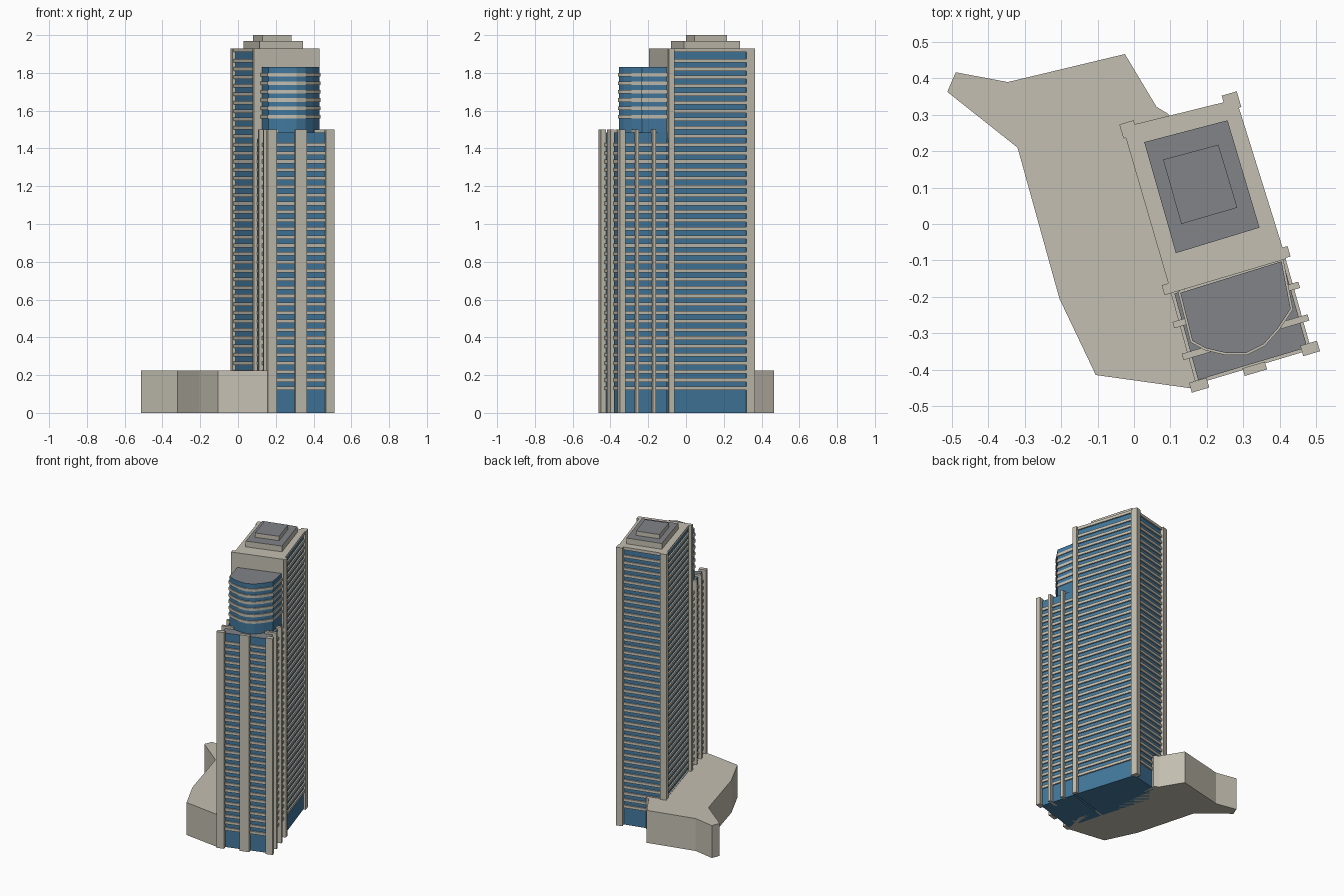
import bpy, bmesh, math
from mathutils import Vector

if "Cube" in bpy.data.objects:
    bpy.data.objects.remove(bpy.data.objects["Cube"])


def material(name, rgb):
    m = bpy.data.materials.new(name)
    m.diffuse_color = (*rgb, 1)
    m.use_nodes = True
    m.node_tree.nodes["Principled BSDF"].inputs["Base Color"].default_value = m.diffuse_color
    return m


CONCRETE = material("warm_concrete", (0.55, 0.52, 0.44))
GLASS = material("blue_glass", (0.055, 0.19, 0.34))
ROOF = material("roof_grey", (0.22, 0.23, 0.25))
TILT = math.radians(16.5)


def prisms(name, outline, spans, side, top=None):
    """Extrude a counter-clockwise outline over each (z0, z1) span in one object."""
    bm = bmesh.new()
    n = len(outline)
    for z0, z1 in spans:
        low = [bm.verts.new((x, y, z0)) for x, y in outline]
        high = [bm.verts.new((x, y, z1)) for x, y in outline]
        bm.faces.new(low[::-1])
        bm.faces.new(high).material_index = 1 if top else 0
        for i in range(n):
            j = (i + 1) % n
            bm.faces.new((low[i], low[j], high[j], high[i]))
    mesh = bpy.data.meshes.new(name)
    bm.to_mesh(mesh)
    bm.free()
    mesh.materials.append(side)
    if top:
        mesh.materials.append(top)
    ob = bpy.data.objects.new(name, mesh)
    bpy.context.collection.objects.link(ob)
    return ob


def inset(outline, d):
    """Move every edge of a counter-clockwise outline inward by d."""
    pts = [Vector(p) for p in outline]
    out = []
    for i, p in enumerate(pts):
        a = (p - pts[i - 1]).normalized()
        b = (pts[(i + 1) % len(pts)] - p).normalized()
        na, nb = Vector((-a.y, a.x)), Vector((-b.y, b.x))
        out.append(p + (na + nb) * d / (1 + na.dot(nb)))
    return out


def pier(name, x, y, w, d, height):
    """Upright pier turned to the tower's angle."""
    c, s = math.cos(TILT), math.sin(TILT)
    corners = [(-w, -d), (w, -d), (w, d), (-w, d)]
    pts = [(x + (u * c - v * s) / 2, y + (u * s + v * c) / 2) for u, v in corners]
    return prisms(name, pts, [(0, height)], CONCRETE)


def floors(start, end, pitch, thick):
    count = int((end - start) / pitch + 0.5)
    return [(start + i * pitch, start + i * pitch + thick) for i in range(count)]


# Podium
prisms("podium", [(-0.513, 0.363), (-0.32, 0.21), (-0.205, -0.205), (-0.105, -0.415),
                  (0.16, -0.452), (0.2, -0.3), (0.1, 0.1), (0.095, 0.302), (0.062, 0.322),
                  (-0.025, 0.467), (-0.347, 0.39), (-0.49, 0.417)], [(0, 0.225)], CONCRETE)

# Tall tower: glass core, floor bands, roof slab
tall = [(0.102, -0.19), (0.418, -0.096), (0.281, 0.343), (-0.031, 0.266)]
PITCH = 0.0445
prisms("tall_tower_glass", inset(tall, 0.009), [(0, 1.915)], GLASS)
prisms("tall_tower_bands", tall, floors(0.12, 1.9, PITCH, 0.019), CONCRETE)
prisms("tall_tower_roof", tall, [(1.91, 1.93)], CONCRETE)

# Blank wall of the tall tower above the lower tower
prisms("blank_front_wall", [(0.102, -0.19), (0.418, -0.096), (0.413, -0.08), (0.097, -0.174)],
       [(1.45, 1.93)], CONCRETE)

# Stepped roof plant
prisms("roof_step_lower", [(0.115, -0.08), (0.345, -0.01), (0.257, 0.285), (0.028, 0.225)],
       [(1.93, 1.97)], CONCRETE, ROOF)
prisms("roof_step_upper", [(0.13, 0.0), (0.284, 0.045), (0.232, 0.218), (0.08, 0.177)],
       [(1.97, 2.0)], CONCRETE, ROOF)

# Lower front tower
low = [(0.17, -0.44), (0.487, -0.345), (0.415, -0.09), (0.1, -0.185)]
prisms("lower_tower_glass", inset(low, 0.009), [(0, 1.485)], GLASS, ROOF)
prisms("lower_tower_bands", low, floors(0.12, 1.47, PITCH, 0.019), CONCRETE)

# Bowed upper storeys
bow = [(0.12, -0.185), (0.155, -0.325), (0.195, -0.347), (0.25, -0.36), (0.31, -0.36),
       (0.36, -0.335), (0.40, -0.29), (0.437, -0.235), (0.41, -0.095)]
prisms("bowed_storeys_glass", inset(bow, 0.006), [(1.48, 1.832)], GLASS, ROOF)
prisms("bowed_storeys_bands", bow, floors(1.558, 1.82, PITCH, 0.019), CONCRETE)

# Corner piers of the tall tower
for name, x, y, w, d in [("back_left", -0.015, 0.26, 0.041, 0.04),
                         ("back_right", 0.268, 0.337, 0.043, 0.045),
                         ("front_left", 0.09, -0.179, 0.021, 0.028),
                         ("front_right", 0.416, -0.078, 0.021, 0.03)]:
    pier("tall_pier_" + name, x, y, w, d, 1.93)

# Piers and fins of the lower tower
for name, x, y, w, d in [("front_left", 0.179, -0.443, 0.05, 0.028),
                         ("front_middle", 0.332, -0.398, 0.064, 0.022),
                         ("front_right", 0.484, -0.342, 0.048, 0.03),
                         ("left_small", 0.125, -0.273, 0.035, 0.018),
                         ("left_long", 0.172, -0.354, 0.08, 0.018),
                         ("right_small", 0.437, -0.172, 0.035, 0.018),
                         ("right_long", 0.441, -0.268, 0.08, 0.018)]:
    pier("lower_pier_" + name, x, y, w, d, 1.5)
